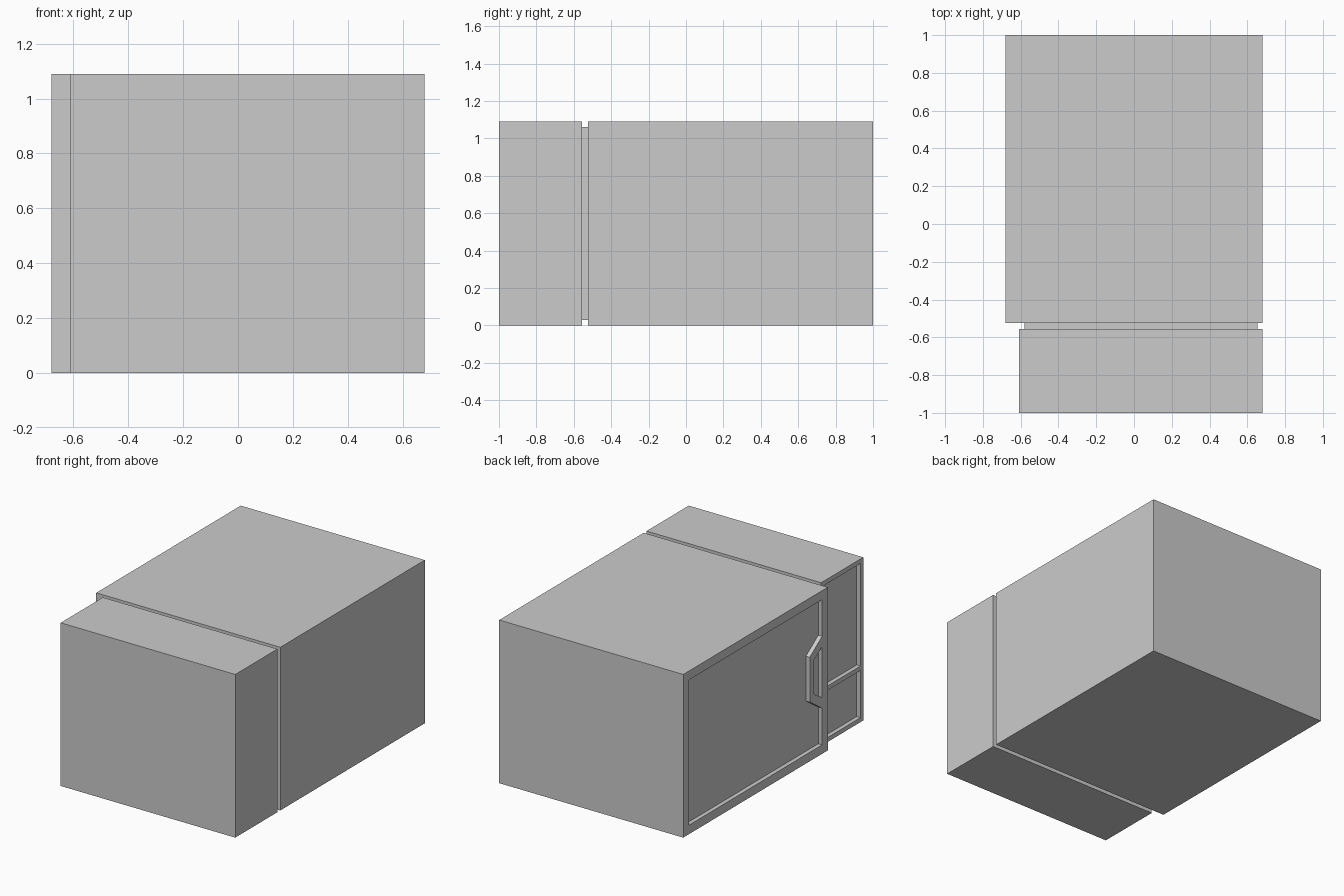
import bpy
import bmesh

cube = bpy.data.objects.get("Cube")
if cube:
    bpy.data.objects.remove(cube, do_unlink=True)

grey = bpy.data.materials.new("light grey")
grey.use_nodes = True
grey.diffuse_color = (0.6, 0.6, 0.6, 1)
grey.node_tree.nodes["Principled BSDF"].inputs["Base Color"].default_value = (0.6, 0.6, 0.6, 1)


def prism(name, outline, x0, x1):
    """Solid from a (y, z) outline stretched between x0 and x1."""
    bm = bmesh.new()
    base = bm.faces.new([bm.verts.new((x0, y, z)) for y, z in outline])
    side = bmesh.ops.extrude_face_region(bm, geom=[base])["geom"]
    for v in side:
        if isinstance(v, bmesh.types.BMVert):
            v.co.x = x1
    bmesh.ops.recalc_face_normals(bm, faces=bm.faces[:])
    mesh = bpy.data.meshes.new(name)
    bm.to_mesh(mesh)
    bm.free()
    mesh.materials.append(grey)
    obj = bpy.data.objects.new(name, mesh)
    bpy.context.collection.objects.link(obj)
    return obj


def rect(y0, y1, z0, z1):
    return [(y0, z0), (y1, z0), (y1, z1), (y0, z1)]


def recess(obj, outline, face_x, depth=0.028):
    """Sink an outline into the panel face at face_x."""
    cutter = prism("cutter", outline, face_x - 0.1, face_x + depth)
    cutter.hide_render = True
    mod = obj.modifiers.new("recess", 'BOOLEAN')
    mod.operation = 'DIFFERENCE'
    mod.solver = 'EXACT'
    mod.object = cutter
    bpy.context.view_layer.objects.active = obj
    bpy.ops.object.modifier_apply(modifier=mod.name)
    bpy.data.objects.remove(cutter, do_unlink=True)


HEIGHT, MID = 1.09, 0.545
RIGHT = 0.68

# Main cabinet with a sunken door panel that steps around the handle
cabinet = prism("main_cabinet", rect(-0.525, 1, 0, HEIGHT), -RIGHT, RIGHT)
edge = -0.465
door = [(0.94, 0.06), (edge, 0.06),
        (edge, MID - 0.24), (-0.335, MID - 0.15),
        (-0.335, MID + 0.15), (edge, MID + 0.24),
        (edge, HEIGHT - 0.06), (0.94, HEIGHT - 0.06)]
recess(cabinet, door, -RIGHT)

# Finger grip inside the handle
grip = [(edge, MID - 0.17), (-0.38, MID - 0.115),
        (-0.38, MID + 0.115), (edge, MID + 0.17)]
recess(cabinet, grip, -RIGHT)

# Narrow control block with two sunken panels
block_x = -0.61
block = prism("control_block", rect(-1, -0.555, 0, HEIGHT), block_x, RIGHT)
for z0, z1 in ((0.03, 0.345), (0.375, HEIGHT - 0.03)):
    recess(block, rect(-0.97, -0.585, z0, z1), block_x)

# Smaller core joining the two across the seam
prism("seam_core", rect(-0.555, -0.525, 0.03, HEIGHT - 0.03), -0.58, 0.655)
